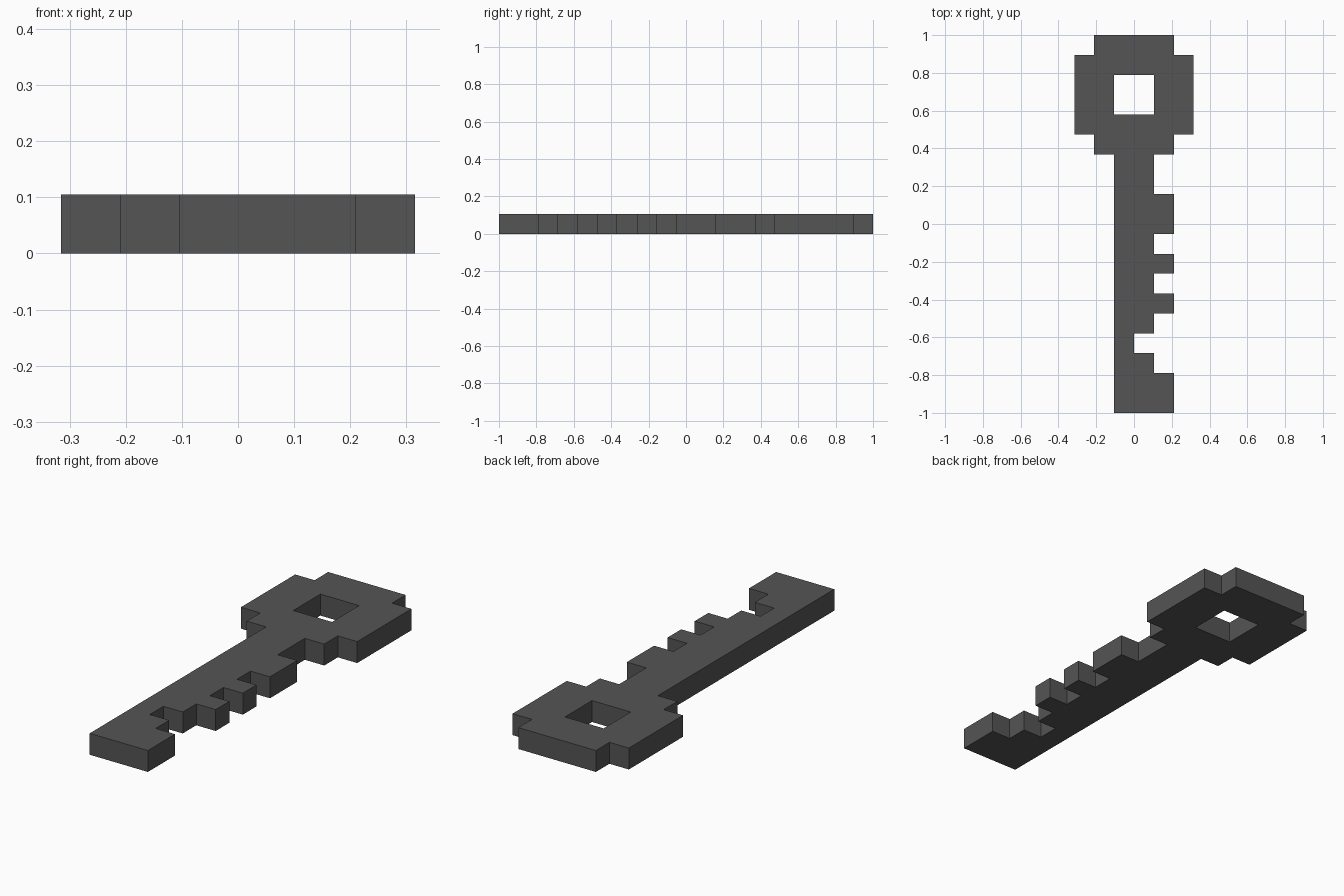
import bpy
import bmesh

if "Cube" in bpy.data.objects:
    bpy.data.objects.remove(bpy.data.objects["Cube"], do_unlink=True)

UNIT = 2 / 19  # the key is 19 square cells long and one cell thick

# Dark iron material
iron = bpy.data.materials.new("dark grey iron")
iron.use_nodes = True
colour = (0.09, 0.09, 0.09, 1)
iron.diffuse_color = colour
iron.node_tree.nodes["Principled BSDF"].inputs["Base Color"].default_value = colour

# Bands from tip to bow: (length, left edge, right edge) in cells
shaft_bands = [(2, -1, 2), (1, -1, 1), (1, -1, 0), (1, -1, 1), (1, -1, 2),
               (1, -1, 1), (1, -1, 2), (1, -1, 1), (2, -1, 2), (2, -1, 1)]
bow_bands = [(1, -2, 2), (4, -3, 3), (1, -2, 2)]
hole = [(-1, 15), (1, 15), (1, 17), (-1, 17)]


def stepped_outline(bands):
    """Trace the stepped edge up the right side and back down the left."""
    right, left, y = [], [], 0
    for length, x0, x1 in bands:
        for side, x in ((right, x1), (left, x0)):
            if side and side[-1][0] == x:
                side.pop()              # straight run: just lengthen it
            else:
                side.append((x, y))
            side.append((x, y + length))
        y += length
    return right + left[::-1]


def add_loop(bm, points):
    verts = [bm.verts.new((x * UNIT, y * UNIT - 1, 0)) for x, y in points]
    return [bm.edges.new((a, b)) for a, b in zip(verts, verts[1:] + verts[:1])]


# Fill the outline around the bow hole, then raise it to full thickness
bm = bmesh.new()
edges = add_loop(bm, stepped_outline(shaft_bands + bow_bands)) + add_loop(bm, hole)
bmesh.ops.triangle_fill(bm, edges=edges, use_beauty=True, use_dissolve=False)
raised = bmesh.ops.extrude_face_region(bm, geom=bm.faces[:], use_keep_orig=True)
top_verts = [g for g in raised["geom"] if isinstance(g, bmesh.types.BMVert)]
bmesh.ops.translate(bm, verts=top_verts, vec=(0, 0, UNIT))
bmesh.ops.recalc_face_normals(bm, faces=bm.faces[:])

mesh = bpy.data.meshes.new("key")
bm.to_mesh(mesh)
bm.free()
mesh.materials.append(iron)
key = bpy.data.objects.new("key", mesh)
bpy.context.collection.objects.link(key)
